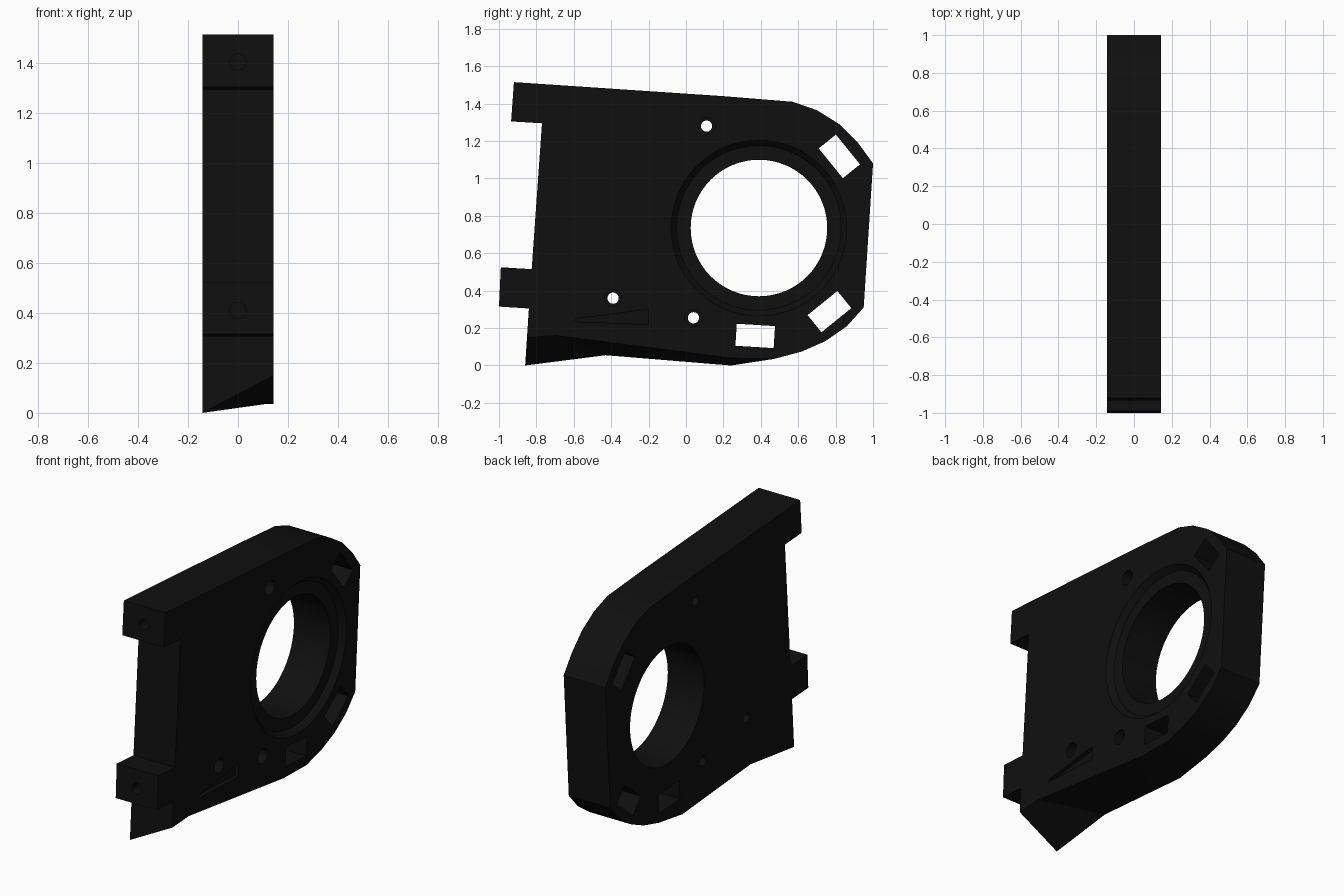
import bpy, bmesh
from math import cos, sin, pi, radians
from mathutils import Matrix

cube = bpy.data.objects.get("Cube")
if cube:
    bpy.data.objects.remove(cube, do_unlink=True)

HALF = 0.143   # half thickness along x

black = bpy.data.materials.new("black_plastic")
black.use_nodes = True
colour = (0.005, 0.005, 0.005, 1)
black.diffuse_color = colour
black.node_tree.nodes["Principled BSDF"].inputs["Base Color"].default_value = colour


def loft(name, sections):
    """Join sections, each (x, list of (y, z) points), into a closed solid."""
    bm = bmesh.new()
    rings = [[bm.verts.new((x, y, z)) for y, z in pts] for x, pts in sections]
    n = len(rings[0])
    for a, b in zip(rings, rings[1:]):
        for i in range(n):
            j = (i + 1) % n
            bm.faces.new((a[i], a[j], b[j], b[i]))
    caps = [bm.faces.new(rings[0]), bm.faces.new(rings[-1])]
    sides = [f for f in bm.faces if f not in caps]
    bmesh.ops.triangulate(bm, faces=sides)
    bmesh.ops.recalc_face_normals(bm, faces=bm.faces)
    mesh = bpy.data.meshes.new(name)
    bm.to_mesh(mesh)
    bm.free()
    mesh.materials.append(black)
    obj = bpy.data.objects.new(name, mesh)
    bpy.context.collection.objects.link(obj)
    return obj


def circle(y, z, r, n=32):
    return [(y + r * cos(2 * pi * i / n), z + r * sin(2 * pi * i / n)) for i in range(n)]


def rectangle(y, z, length, width, angle):
    c, s = cos(radians(angle)), sin(radians(angle))
    return [(y + c * u * length / 2 - s * v * width / 2,
             z + s * u * length / 2 + c * v * width / 2)
            for u, v in ((-1, -1), (1, -1), (1, 1), (-1, 1))]


def cut(body, cutter):
    cutter.hide_render = True
    mod = body.modifiers.new(cutter.name, 'BOOLEAN')
    mod.operation = 'DIFFERENCE'
    mod.solver = 'EXACT'
    mod.object = cutter
    bpy.context.view_layer.objects.active = body
    bpy.ops.object.modifier_apply(modifier=mod.name)
    bpy.data.objects.remove(cutter, do_unlink=True)


# Plate outline: back curve and top, then the two front tabs
rim = [(0.47, 0.035), (0.62, 0.075), (0.745, 0.13), (0.86, 0.21), (0.95, 0.31),
       (1.0, 1.08), (0.92, 1.19), (0.82, 1.29), (0.70, 1.365), (0.57, 1.41),
       (0.2, 1.44), (-0.92, 1.515), (-0.935, 1.305), (-0.77, 1.295),
       (-0.825, 0.515), (-0.99, 0.525), (-1.0, 0.315), (-0.84, 0.305)]
# Slanted underside: low on one side, raised on the other
low_edge = [(-0.86, 0.0), (-0.43, 0.055), (0.24, 0.0)]
raised_edge = [(-0.85, 0.15), (-0.69, 0.16), (0.24, 0.04)]
plate = loft("mounting_plate", [(-HALF, rim + low_edge), (HALF, rim + raised_edge)])

# Main round opening with a stepped recess on the left side
OUT = HALF + 0.1
hy, hz = 0.39, 0.735
cut(plate, loft("main_bore", [(-OUT, circle(hy, hz, 0.365, 64)),
                              (OUT, circle(hy, hz, 0.365, 64))]))
cut(plate, loft("bore_recess", [(HALF - 0.035, circle(hy, hz, 0.44, 64)),
                                (HALF, circle(hy, hz, 0.47, 64)),
                                (OUT, circle(hy, hz, 0.47, 64))]))

# Three screw holes with counterbores
for y, z in ((0.11, 1.28), (-0.39, 0.36), (0.04, 0.255)):
    cut(plate, loft("screw_hole", [(-OUT, circle(y, z, 0.03)), (OUT, circle(y, z, 0.03))]))
    cut(plate, loft("counterbore", [(HALF - 0.1, circle(y, z, 0.045)),
                                    (OUT, circle(y, z, 0.045))]))

# Three rectangular windows around the opening
for y, z, angle in ((0.82, 1.118, -51), (0.767, 0.288, 39), (0.37, 0.158, -3.5)):
    shape = rectangle(y, z, 0.205, 0.118, angle)
    cut(plate, loft("window", [(-OUT, shape), (OUT, shape)]))

# Shallow slot near the underside
slot = [(-0.6, 0.235), (-0.2, 0.22), (-0.2, 0.3), (-0.59, 0.25)]
cut(plate, loft("slot", [(HALF - 0.025, slot), (OUT, slot)]))

# Blind pin holes in the front of the tabs
for y, z in ((-0.93, 1.405), (-0.995, 0.41)):
    ring = circle(0, 0, 0.032)
    pin = loft("pin_hole", [(-0.12, ring), (0.12, ring)])
    pin.data.transform(Matrix.Translation((0, y, z)) @ Matrix.Rotation(pi / 2, 4, 'Z'))
    cut(plate, pin)

# Smooth the bores, keep the edges sharp
bpy.ops.object.select_all(action='DESELECT')
plate.select_set(True)
bpy.context.view_layer.objects.active = plate
bpy.ops.object.shade_smooth_by_angle(angle=radians(15))
